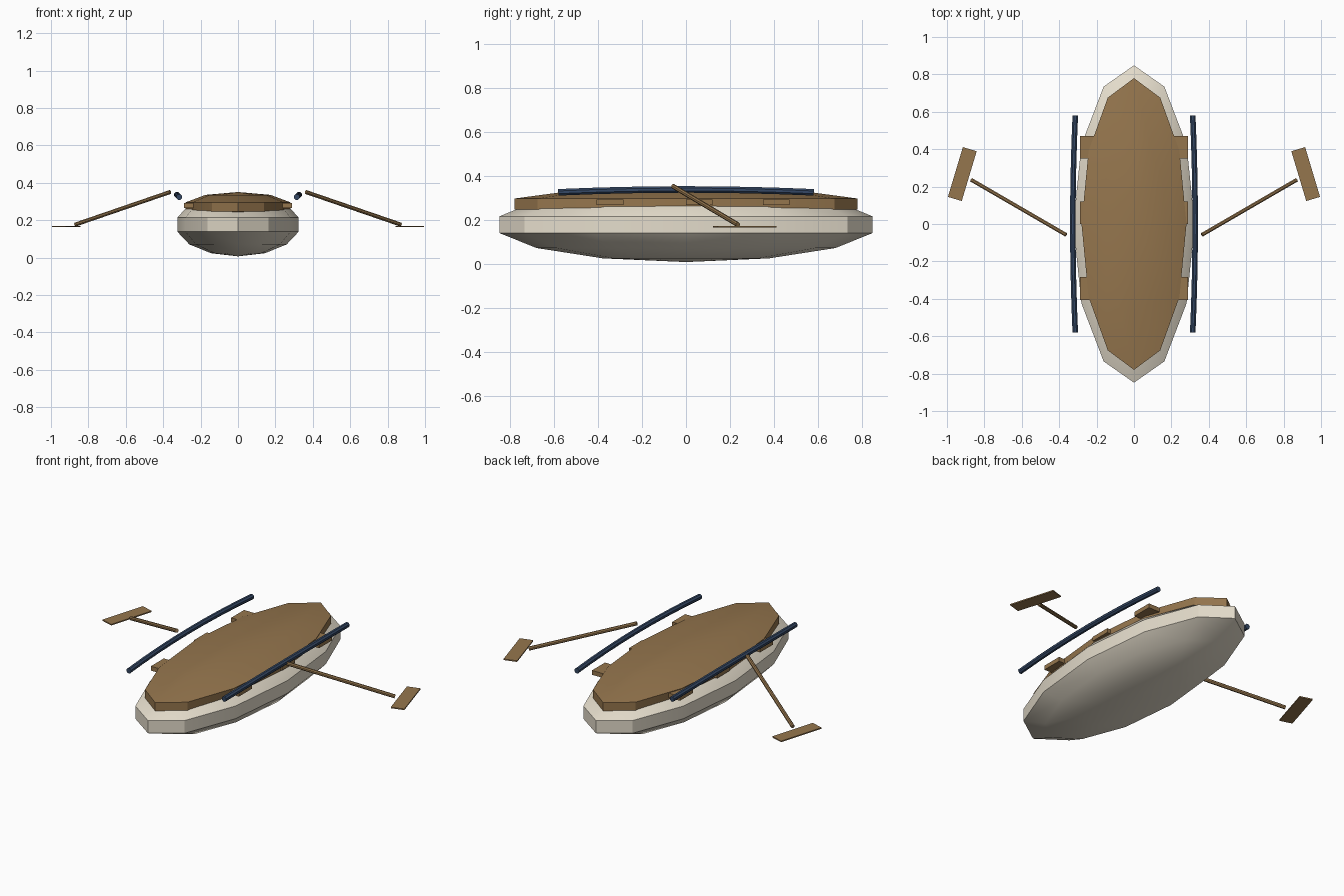
import bpy, bmesh, math
from mathutils import Vector, Matrix

if "Cube" in bpy.data.objects:
    bpy.data.objects.remove(bpy.data.objects["Cube"])


def material(name, rgb):
    m = bpy.data.materials.new(name)
    m.diffuse_color = (*rgb, 1)
    m.use_nodes = True
    m.node_tree.nodes["Principled BSDF"].inputs["Base Color"].default_value = m.diffuse_color
    return m


CREAM = material("cream_paint", (0.78, 0.72, 0.60))
WOOD = material("wood", (0.30, 0.18, 0.075))
NAVY = material("navy_paint", (0.035, 0.065, 0.13))


def finish(name, bm, mat, smooth=None):
    bmesh.ops.recalc_face_normals(bm, faces=bm.faces)
    me = bpy.data.meshes.new(name)
    bm.to_mesh(me)
    bm.free()
    me.materials.append(mat)
    ob = bpy.data.objects.new(name, me)
    bpy.context.collection.objects.link(ob)
    if smooth:
        bpy.ops.object.select_all(action='DESELECT')
        ob.select_set(True)
        bpy.context.view_layer.objects.active = ob
        bpy.ops.object.shade_smooth_by_angle(angle=math.radians(smooth))
    return ob


def ellipsoid(name, rings, radii, z, mat):
    bm = bmesh.new()
    bmesh.ops.create_uvsphere(bm, u_segments=12, v_segments=rings, radius=1)
    bmesh.ops.transform(bm, verts=bm.verts,
                        matrix=Matrix.Translation((0, 0, z)) @ Matrix.Diagonal((*radii, 1)))
    finish(name, bm, mat, 30)


def box(name, center, size, mat, turn=0):
    bm = bmesh.new()
    bmesh.ops.create_cube(bm, size=1, matrix=Matrix.Translation(center)
                          @ Matrix.Rotation(turn, 4, 'Z') @ Matrix.Diagonal((*size, 1)))
    finish(name, bm, mat)


def tube(name, points, radius, sides, mat):
    # sweep a polygon along the points and cap both ends
    pts = [Vector(p) for p in points]
    bm = bmesh.new()
    rings = []
    for i, p in enumerate(pts):
        d = (pts[min(i + 1, len(pts) - 1)] - pts[max(i - 1, 0)]).normalized()
        u = d.cross(Vector((0, 0, 1))).normalized()
        v = u.cross(d)
        rings.append([bm.verts.new(p + radius * (math.cos(a) * u + math.sin(a) * v))
                      for a in (2 * math.pi * (k + 0.5) / sides for k in range(sides))])
    for r, s in zip(rings, rings[1:]):
        for k in range(sides):
            n = (k + 1) % sides
            bm.faces.new((r[k], r[n], s[n], s[k]))
    bm.faces.new(rings[0])
    bm.faces.new(rings[-1])
    finish(name, bm, mat, 30)


# hull and deck
ellipsoid("hull", 7, (0.333, 0.87, 0.17), 0.177, CREAM)
ellipsoid("deck", 5, (0.295, 0.82, 0.08), 0.271, WOOD)

# cross benches
for i, y in enumerate((-0.345, 0.06, 0.41)):
    box(f"bench_{i + 1}", (0, y, 0.279), (0.58, 0.122, 0.026), WOOD)

for side, s in (("left", -1), ("right", 1)):
    # side rail, bowed out and up in the middle
    rail = []
    for k in range(9):
        t = k / 4 - 1
        rail.append((s * (0.327 - 0.013 * t * t), 0.58 * t, 0.337 - 0.013 * t * t))
    tube(f"{side}_rail", rail, 0.016, 8, NAVY)
    # oar shaft and blade
    tube(f"{side}_oar_shaft", [(s * 0.363, -0.058, 0.351), (s * 0.87, 0.236, 0.177)],
         0.011, 8, WOOD)
    box(f"{side}_oar_blade", (s * 0.918, 0.267, 0.167), (0.077, 0.278, 0.007), WOOD,
        s * math.radians(16.7))
